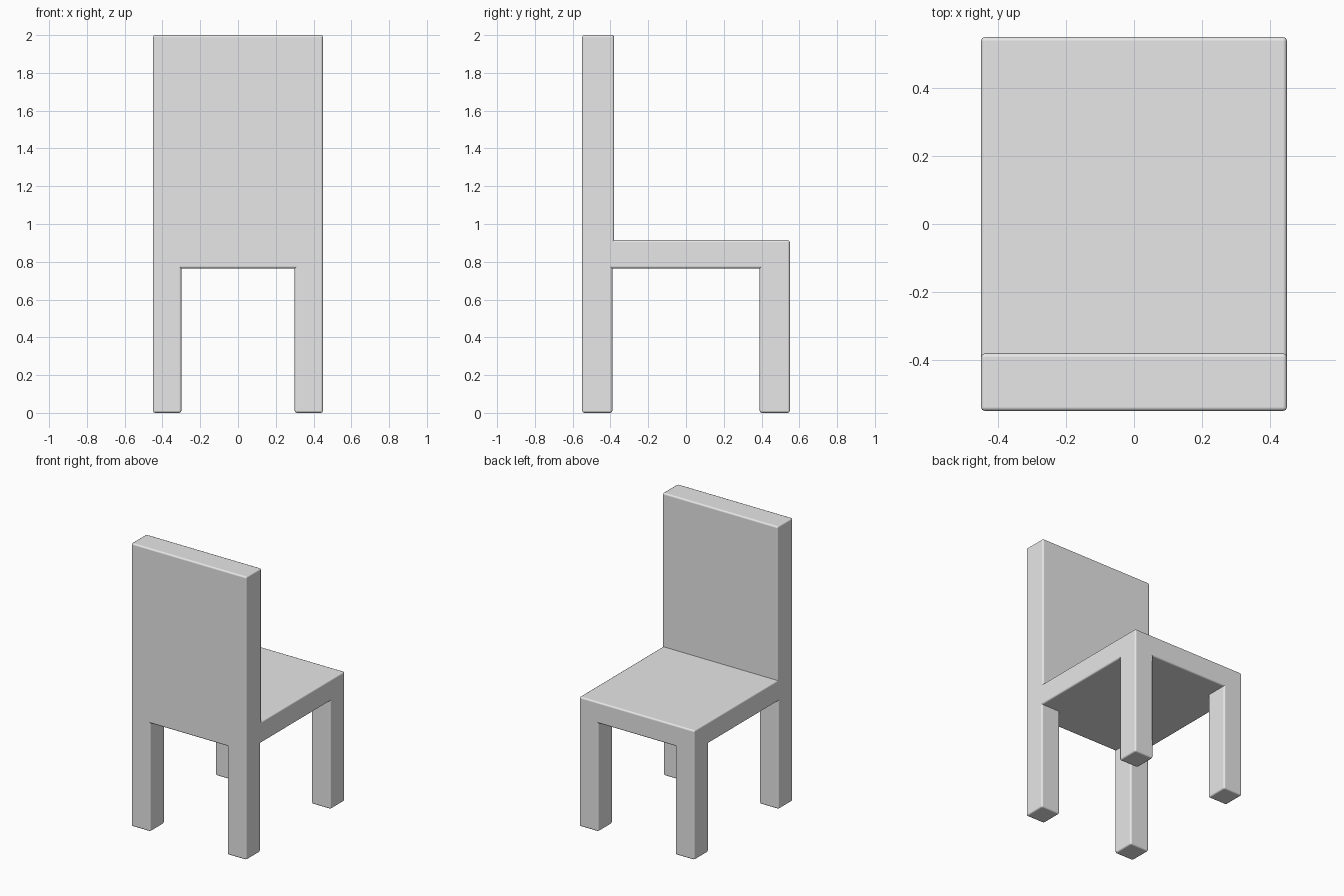
import bpy
import bmesh
import math

cube = bpy.data.objects.get("Cube")
if cube:
    bpy.data.objects.remove(cube, do_unlink=True)

# Main dimensions
HALF_W, INNER_X = 0.45, 0.30
HALF_D, INNER_Y = 0.55, 0.39
SEAT_BOTTOM, SEAT_TOP, TOP = 0.765, 0.915, 2.0
BACK_FACE_Y = -0.38


def extrude(bm, faces, dz):
    """Extrude faces vertically by dz."""
    result = bmesh.ops.extrude_face_region(bm, geom=faces)
    verts = [g for g in result["geom"] if isinstance(g, bmesh.types.BMVert)]
    bmesh.ops.translate(bm, verts=verts, vec=(0, 0, dz))
    bm.normal_update()


def faces_at(bm, z, rule):
    """Horizontal faces at height z whose centre meets the rule."""
    found = []
    for face in bm.faces:
        if all(abs(v.co.z - z) < 0.001 for v in face.verts):
            if rule(face.calc_center_median()):
                found.append(face)
    return found


def place(value, inner, outer):
    return math.copysign(outer if abs(value) > 0.5 else inner, value)


bm = bmesh.new()

# Seat slab, divided along the leg lines
bmesh.ops.create_grid(bm, x_segments=3, y_segments=3, size=1)
for v in bm.verts:
    v.co = (place(v.co.x, INNER_X, HALF_W), place(v.co.y, INNER_Y, HALF_D), SEAT_BOTTOM)
extrude(bm, bm.faces[:], SEAT_TOP - SEAT_BOTTOM)

# Four legs
extrude(bm, faces_at(bm, SEAT_BOTTOM,
                     lambda c: abs(c.x) > INNER_X and abs(c.y) > INNER_Y), -SEAT_BOTTOM)

# Backrest, slightly thicker than the legs
extrude(bm, faces_at(bm, SEAT_TOP, lambda c: c.y < -INNER_Y), TOP - SEAT_TOP)
for v in bm.verts:
    if v.co.z > SEAT_BOTTOM + 0.01 and abs(v.co.y + INNER_Y) < 0.001:
        v.co.y = BACK_FACE_Y

# Clean flat surfaces
bmesh.ops.recalc_face_normals(bm, faces=bm.faces[:])
bmesh.ops.dissolve_limit(bm, angle_limit=math.radians(1),
                         verts=bm.verts[:], edges=bm.edges[:])
mesh = bpy.data.meshes.new("chair")
bm.to_mesh(mesh)
bm.free()
chair = bpy.data.objects.new("chair", mesh)
bpy.context.collection.objects.link(chair)

# Pale grey material
grey = bpy.data.materials.new("pale grey")
grey.use_nodes = True
grey.diffuse_color = (0.8, 0.8, 0.8, 1)
grey.node_tree.nodes["Principled BSDF"].inputs["Base Color"].default_value = (0.8, 0.8, 0.8, 1)
mesh.materials.append(grey)

# Softly rounded edges
for poly in mesh.polygons:
    poly.use_smooth = True
bevel = chair.modifiers.new("rounded edges", "BEVEL")
bevel.width = 0.012
bevel.segments = 2
bevel.limit_method = "ANGLE"
bevel.harden_normals = True
